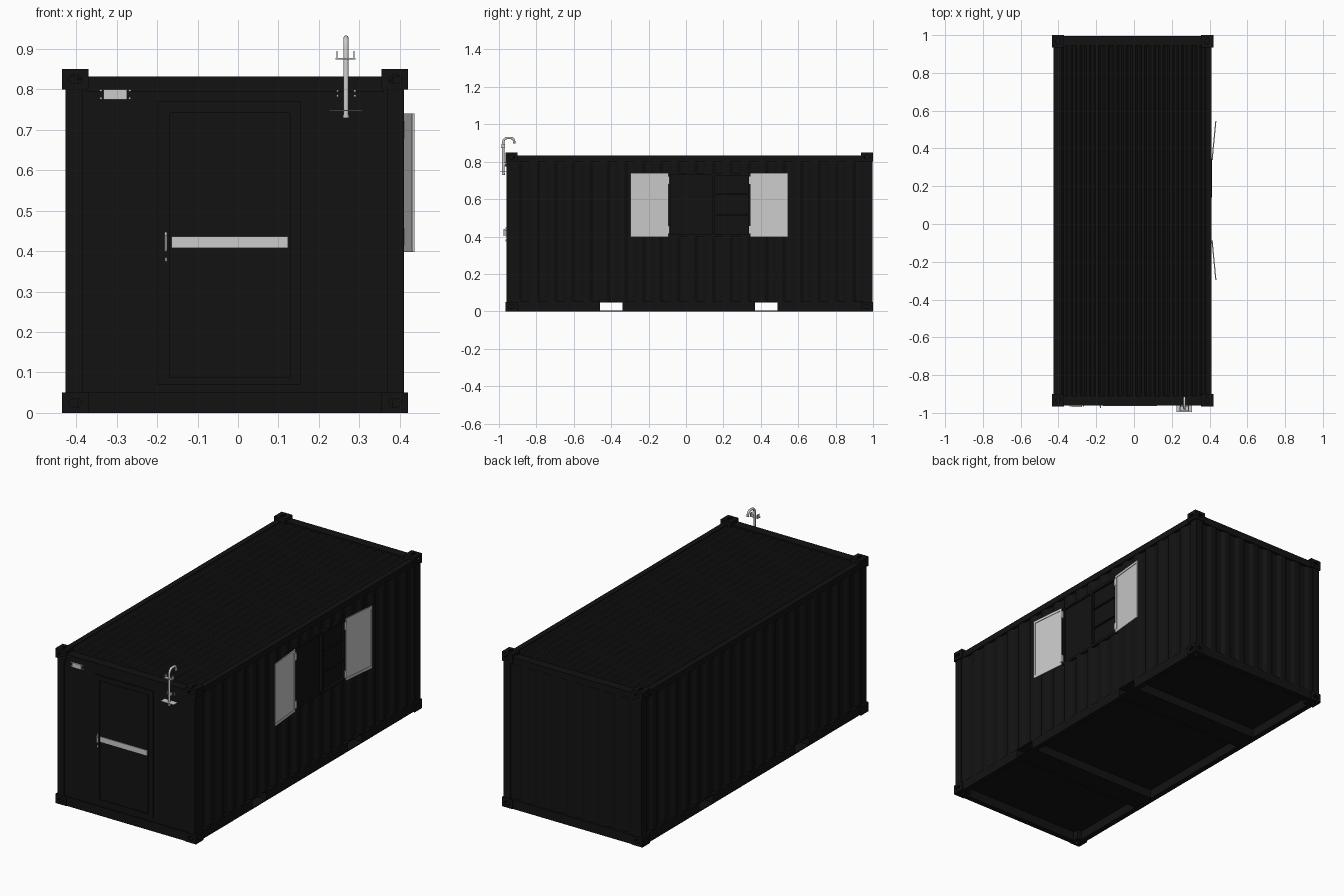
import bpy, bmesh, math
from mathutils import Vector, Matrix

if "Cube" in bpy.data.objects:
    bpy.data.objects.remove(bpy.data.objects["Cube"])

C = Vector((-0.0075, 0.0175, 0.425))      # container centre, also every part's origin
HX, HY, HZ = 0.4275, 0.9825, 0.425        # half size over the corner castings
L, R, F, B = -0.426, 0.411, -0.961, 0.996  # outer planes of the body

dark = bpy.data.materials.new("dark_paint")
dark.diffuse_color = (0.006, 0.006, 0.006, 1)
dark.use_nodes = True
dark.node_tree.nodes["Principled BSDF"].inputs["Base Color"].default_value = dark.diffuse_color


def make(name, bm, mat=dark):
    bmesh.ops.recalc_face_normals(bm, faces=bm.faces)
    bm.transform(Matrix.Translation(-C))
    me = bpy.data.meshes.new(name)
    bm.to_mesh(me)
    bm.free()
    ob = bpy.data.objects.new(name, me)
    ob.location = C
    bpy.context.collection.objects.link(ob)
    if mat:
        me.materials.append(mat)
    return ob


def add_box(bm, x0, x1, y0, y1, z0, z1):
    m = Matrix.Translation(((x0 + x1) / 2, (y0 + y1) / 2, (z0 + z1) / 2))
    m = m @ Matrix.Diagonal((x1 - x0, y1 - y0, z1 - z0, 1))
    return bmesh.ops.create_cube(bm, size=1, matrix=m)["verts"]


def boxes(name, *dims, mat=dark):
    bm = bmesh.new()
    for d in dims:
        add_box(bm, *d)
    return make(name, bm, mat)


def add_cyl(bm, pos, r, depth, axis, stretch=1.0):
    rot = {"X": Matrix.Rotation(math.pi / 2, 4, "Y"),
           "Y": Matrix.Rotation(math.pi / 2, 4, "X"), "Z": Matrix()}[axis]
    m = Matrix.Translation(pos) @ rot @ Matrix.Diagonal((1, stretch, 1, 1))
    bmesh.ops.create_cone(bm, cap_ends=True, segments=16, radius1=r, radius2=r,
                          depth=depth, matrix=m)


def cyls(name, *items, mat=None):
    bm = bmesh.new()
    for i in items:
        add_cyl(bm, *i)
    return make(name, bm, mat)


def mirror(ob, *axes):
    m = ob.modifiers.new("mirror", "MIRROR")
    for i in range(3):
        m.use_axis[i] = "XYZ"[i] in axes
    m.use_clip = False
    m.use_mirror_merge = False


def cut(ob, cutter):
    m = ob.modifiers.new("cut", "BOOLEAN")
    m.object = cutter
    m.operation = "DIFFERENCE"
    m.solver = "EXACT"
    cutter.hide_render = True
    cutter.hide_viewport = True


def corrugated(name, u0, u1, n, depth, place):
    """Trapezoid-wave sheet; place(u, d, t) maps to space, t is 0 or 1 across."""
    p = (u1 - u0) / n
    prof = []
    for i in range(n):
        for f, d in ((0, 0), (0.3, 0), (0.5, depth), (0.8, depth)):
            prof.append((u0 + (i + f) * p, d))
    prof.append((u1, 0))
    bm = bmesh.new()
    rows = [[bm.verts.new(place(u, d, t)) for u, d in prof] for t in (0, 1)]
    for i in range(len(prof) - 1):
        bm.faces.new((rows[0][i], rows[0][i + 1], rows[1][i + 1], rows[1][i]))
    ob = make(name, bm)
    s = ob.modifiers.new("thickness", "SOLIDIFY")
    s.thickness = 0.003
    s.offset = 0
    return ob


# Corner castings: hollow block with an oval hole in each outer face, mirrored to 8
x1, y1, z1 = C + Vector((HX, HY, HZ))
casting = boxes("corner_castings", (x1 - .065, x1, y1 - .065, y1, z1 - .05, z1))
cut(casting, boxes("casting_cavity", (x1 - .058, x1 - .007, y1 - .058, y1 - .007, z1 - .043, z1 - .007)))
mx, my, mz = x1 - .0325, y1 - .0325, z1 - .025
for i, hole in enumerate((((x1, my, mz), .011, .03, "X", 1.5), ((mx, y1, mz), .016, .03, "Y", .7),
                          ((mx, my, z1), .011, .03, "Z", 1.6))):
    cut(casting, cyls("casting_hole_%d" % i, hole))
mirror(casting, "X", "Y", "Z")

# Frame: posts and rails
mirror(boxes("corner_posts", (R - .042, R, B - .045, B, .05, .80)), "X", "Y")
mirror(boxes("top_side_rails", (R - .03, R, F + .05, B - .05, .80, .832)), "X")
mirror(boxes("top_end_rails", (L + .05, R - .05, B - .05, B, .795, .832)), "Y")
mirror(boxes("bottom_end_rails", (L + .05, R - .05, B - .03, B, 0, .05)), "Y")
POCKETS = ((-.46, -.34), (.37, .49))
rails = boxes("bottom_side_rails", (R - .03, R, F + .05, B - .05, 0, .052))
cut(rails, boxes("pocket_cutter", *[(R - .1, R + .1, a, b, .005, .048) for a, b in POCKETS]))
mirror(rails, "X")

# Floor and fork pockets
boxes("floor", (L + .02, R - .02, F + .02, B - .02, .05, .058))
for i, (a, b) in enumerate(POCKETS):
    boxes("fork_pocket_%d" % i, (L + .03, R - .03, a - .004, a, .001, .05),
          (L + .03, R - .03, b, b + .004, .001, .05),
          (L + .03, R - .03, a, b, .001, .005))

# Corrugated walls and roof
right = corrugated("right_wall", F + .04, B - .04, 20, .012,
                   lambda u, d, t: (R - .004 - d, u, .05 + .755 * t))
corrugated("left_wall", F + .04, B - .04, 20, .012,
           lambda u, d, t: (L + .004 + d, u, .05 + .755 * t))
corrugated("back_wall", L + .04, R - .04, 8, .012,
           lambda u, d, t: (u, B - .004 - d, .05 + .75 * t))
corrugated("roof", L + .028, R - .028, 16, .007,
           lambda u, d, t: (u, F + .04 + (B - F - .08) * t, .826 - d))

# Window with two sashes, the right one barred
W0, W1, V0, V1 = -.095, .345, .40, .74
cut(right, boxes("window_cutter", (.3, .5, W0, W1, V0, V1)))


def frame(name, x0, x1, y0, y1, z0, z1, w, mat=dark):
    return boxes(name, (x0, x1, y0, y1, z0, z0 + w), (x0, x1, y0, y1, z1 - w, z1),
                 (x0, x1, y0, y0 + w, z0 + w, z1 - w), (x0, x1, y1 - w, y1, z0 + w, z1 - w), mat=mat)


frame("window_frame", R - .03, R - .003, W0, W1, V0, V1, .012)
boxes("window_glass", (R - .016, R - .012, W0 + .01, W1 - .01, V0 + .01, V1 - .01))
frame("right_sash", R - .014, R + .001, .14, W1, V0, V1, .014)
boxes("sash_bars", *[(R - .012, R - .003, .15, W1 - .01, z - .004, z + .004) for z in (.513, .627)])

# Open shutters, swung slightly off the wall
for name, y, s in (("left", -.095, -1), ("right", .345, 1)):
    bm = bmesh.new()
    add_box(bm, 0, .003, 0, .202, V0 - .002, V1)
    for d in ((0, .202, V0 - .002, V0 + .012), (0, .202, V1 - .014, V1),
              (0, .01, V0, V1), (.192, .202, V0, V1)):
        add_box(bm, .003, .006, *d)
    bm.transform(Matrix.Translation((R, y, 0)) @ Matrix.Diagonal((1, s, 1, 1))
                 @ Matrix.Rotation(-math.radians(5.5), 4, "Z"))
    make(name + "_shutter", bm, None)
    boxes(name + "_hinges", *[(R - .003, R + .008, y - .007, y + .007, z - .02, z + .02)
                              for z in (.435, .70)], mat=None)

# Front wall and door
boxes("front_wall", (L + .04, R - .04, F + .004, F + .016, .05, .80))
bm = bmesh.new()
for d in ((-.20, -.168, .07, .77), (.128, .155, .07, .77), (-.168, .128, .742, .77), (-.168, .128, .07, .088)):
    add_box(bm, d[0], d[1], F, F + .01, d[2], d[3])
make("door_frame", bm)
boxes("door", (-.165, .125, F + .001, F + .012, .09, .74))
boxes("door_bar", (-.165, .123, F - .003, F + .004, .408, .436), mat=None)
boxes("door_handle", (-.182, -.175, F - .004, F + .002, .40, .447),
      (-.181, -.176, F - .014, F - .004, .432, .440), (-.181, -.176, F - .014, F - .010, .404, .440),
      (-.181, -.176, F - .004, F + .002, .374, .384), mat=None)

# Small vent plate with screws
boxes("vent_plate", (-.332, -.275, F - .008, F + .001, .775, .80), mat=None)
cyls("vent_screws", *[((x, F - .002, z), .003, .008, "Y") for x in (-.339, -.268) for z in (.778, .797)])

# Cable mast: bent pipe with brackets
PX, PY = .267, -.977
cu = bpy.data.curves.new("mast_pipe", "CURVE")
cu.dimensions = "3D"
cu.bevel_depth = .0065
cu.bevel_resolution = 3
cu.use_fill_caps = True
pts = [(PX, PY, .735), (PX, PY, .905)]
pts += [(PX, PY + .022 * (1 - math.cos(a)), .905 + .022 * math.sin(a))
        for a in (math.radians(k) for k in (30, 60, 90))]
pts += [(PX, PY + .040 + .018 * math.sin(a), .909 + .018 * math.cos(a))
        for a in (math.radians(k) for k in (0, 30, 60, 90))]
pts.append((PX, PY + .058, .898))
sp = cu.splines.new("POLY")
sp.points.add(len(pts) - 1)
for p, co in zip(sp.points, pts):
    p.co = (*co, 1)
pipe = bpy.data.objects.new("mast_pipe", cu)
bpy.context.collection.objects.link(pipe)
boxes("mast_brackets", (.226, .306, PY - .018, F, .746, .749),
      (.241, .290, PY - .012, PY + .010, .874, .878),
      (.244, .246, PY - .010, PY + .008, .874, .895),
      (.286, .288, PY - .010, PY + .008, .874, .895),
      (PX - .006, PX + .006, PY, F + .004, .78, .795), mat=None)
cyls("mast_foot", ((PX, PY, .733), .008, .008, "Z"))
cyls("mast_screws", *[((x, F - .002, z), .003, .008, "Y") for x in (.246, .289) for z in (.784, .796)])
